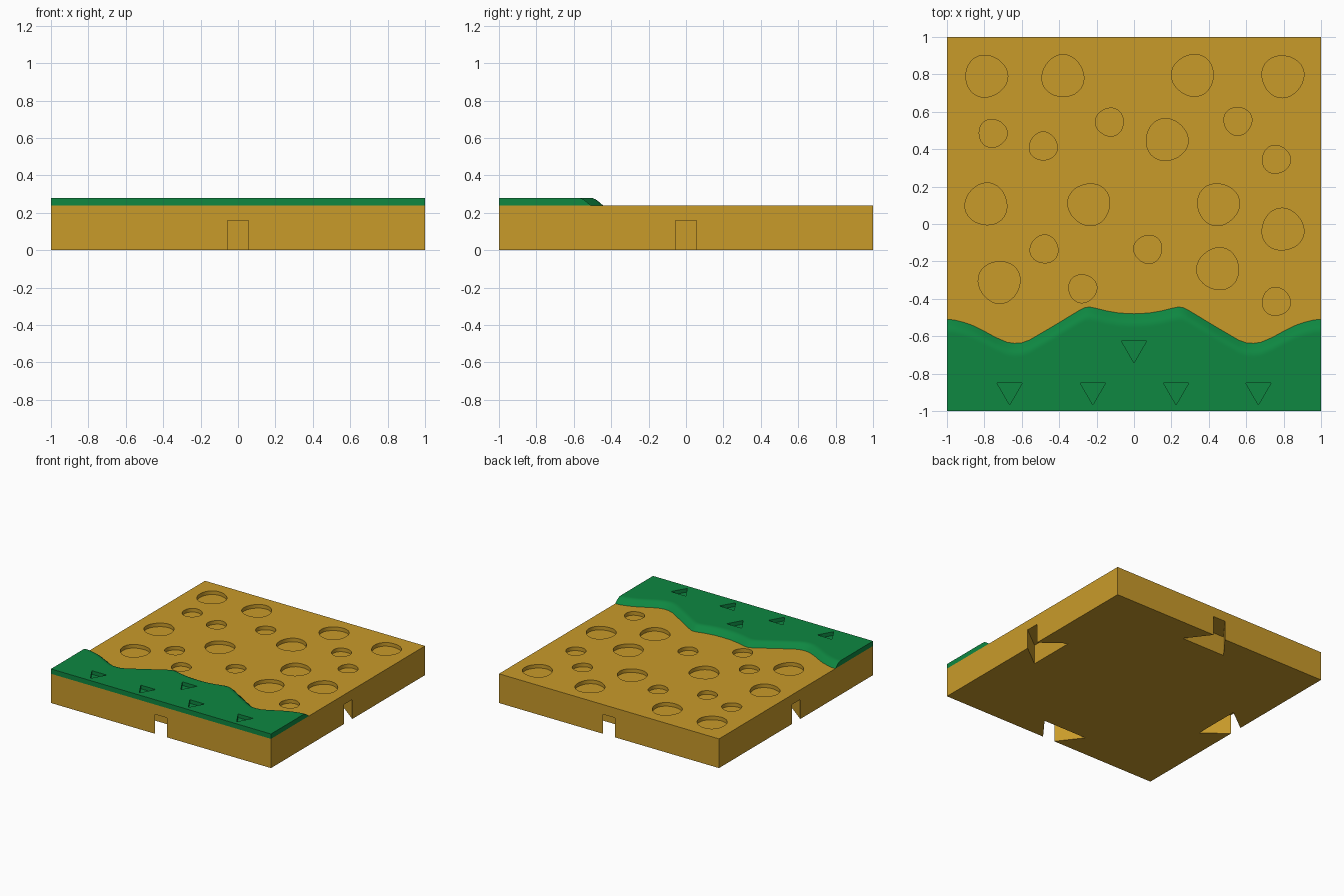
import bpy, bmesh, math

if "Cube" in bpy.data.objects:
    bpy.data.objects.remove(bpy.data.objects["Cube"])

TOP, GRASS = 0.24, 0.28


def prism(bm, pts, z0, z1):
    lo = [bm.verts.new((x, y, z0)) for x, y in pts]
    hi = [bm.verts.new((x, y, z1)) for x, y in pts]
    bm.faces.new(lo)
    bm.faces.new(hi)
    n = len(pts)
    for i in range(n):
        j = (i + 1) % n
        bm.faces.new((lo[i], lo[j], hi[j], hi[i]))


def finish(bm, name, color=None):
    bmesh.ops.recalc_face_normals(bm, faces=bm.faces)
    me = bpy.data.meshes.new(name)
    bm.to_mesh(me)
    bm.free()
    ob = bpy.data.objects.new(name, me)
    bpy.context.collection.objects.link(ob)
    if color:
        mat = bpy.data.materials.new(name + "_colour")
        mat.diffuse_color = (*color, 1)
        mat.use_nodes = True
        mat.node_tree.nodes["Principled BSDF"].inputs["Base Color"].default_value = mat.diffuse_color
        me.materials.append(mat)
    return ob


def carve(ob, cutter):
    cutter.hide_render = True
    mod = ob.modifiers.new("carve", "BOOLEAN")
    mod.operation, mod.solver, mod.object = "DIFFERENCE", "EXACT", cutter
    bpy.ops.object.select_all(action="DESELECT")
    bpy.context.view_layer.objects.active = ob
    ob.select_set(True)
    bpy.ops.object.modifier_apply(modifier=mod.name)
    bpy.data.objects.remove(cutter)
    bpy.ops.object.shade_smooth_by_angle(angle=math.radians(35))


# Sand slab
bm = bmesh.new()
prism(bm, [(-1, -1), (1, -1), (1, 1), (-1, 1)], 0, TOP)
base = finish(bm, "sand_base", (0.584, 0.328, 0.023))

# Cutters: slightly irregular pits in the top
large = [(-.79, .79), (-.38, .79), (.315, .795), (.795, .79), (.175, .45),
         (-.79, .105), (-.24, .105), (.45, .105), (.795, -.03),
         (.45, -.24), (-.72, -.31)]
small = [(-.755, .485), (-.485, .415), (-.13, .545), (.555, .55), (.76, .345),
         (-.48, -.135), (.075, -.135), (-.275, -.345), (.76, -.415)]
bm = bmesh.new()
for k, (cx, cy, r) in enumerate([(*p, .112) for p in large] + [(*p, .075) for p in small]):
    ring = []
    for i in range(32):
        t = math.tau * i / 32
        rr = r * (1 + 0.03 * math.cos(3 * t + 1.7 * k))
        ring.append((cx + rr * math.cos(t), cy + rr * math.sin(t)))
    prism(bm, ring, TOP - 0.03, TOP + 0.1)

# Cutters: dovetail connector slots under each side
for k in range(4):
    c, s = round(math.cos(k * math.pi / 2)), round(math.sin(k * math.pi / 2))
    slot = [(-.055, -1.1), (.055, -1.1), (.055, -1), (.2, -.81), (-.2, -.81), (-.055, -1)]
    prism(bm, [(x * c - y * s, x * s + y * c) for x, y in slot], -0.1, 0.16)
carve(base, finish(bm, "pit_and_slot_cutter"))

# Grass strip with a wavy, rounded rear edge (mirrored half outline)
half = [(0, -.48), (.08, -.476), (.15, -.464), (.2, -.451), (.235, -.444), (.26, -.446),
        (.29, -.46), (.43, -.545), (.56, -.621), (.6, -.635), (.64, -.638), (.68, -.632),
        (.74, -.606), (.8, -.573), (.86, -.543), (.91, -.526), (.96, -.513), (1, -.51)]
edge = [(-x, y) for x, y in half[:0:-1]] + half
lip = [(.08, GRASS), (.07, GRASS), (.054, .278), (.04, .272), (.027, .263), (.013, .251), (0, TOP)]
bm = bmesh.new()
rows = []
for x, y in edge:
    section = [(-1, TOP), (-1, GRASS)] + [(y - d, z) for d, z in lip]
    rows.append([bm.verts.new((x, v, z)) for v, z in section])
n = len(rows[0])
for a, b in zip(rows, rows[1:]):
    for i in range(n):
        j = (i + 1) % n
        bm.faces.new((a[i], a[j], b[j], b[i]))
bm.faces.new(rows[0])
bm.faces.new(rows[-1])
bmesh.ops.dissolve_limit(bm, angle_limit=0.001, verts=bm.verts, edges=bm.edges)
grass = finish(bm, "grass_strip", (0.0044, 0.242, 0.053))

# Cutters: triangular dents in the grass
bm = bmesh.new()
for x, y in [(-.665, -.85), (-.22, -.85), (.225, -.85), (.665, -.85), (0, -.625)]:
    prism(bm, [(x - .068, y), (x, y - .117), (x + .068, y)], GRASS - 0.03, GRASS + 0.1)
carve(grass, finish(bm, "dent_cutter"))
